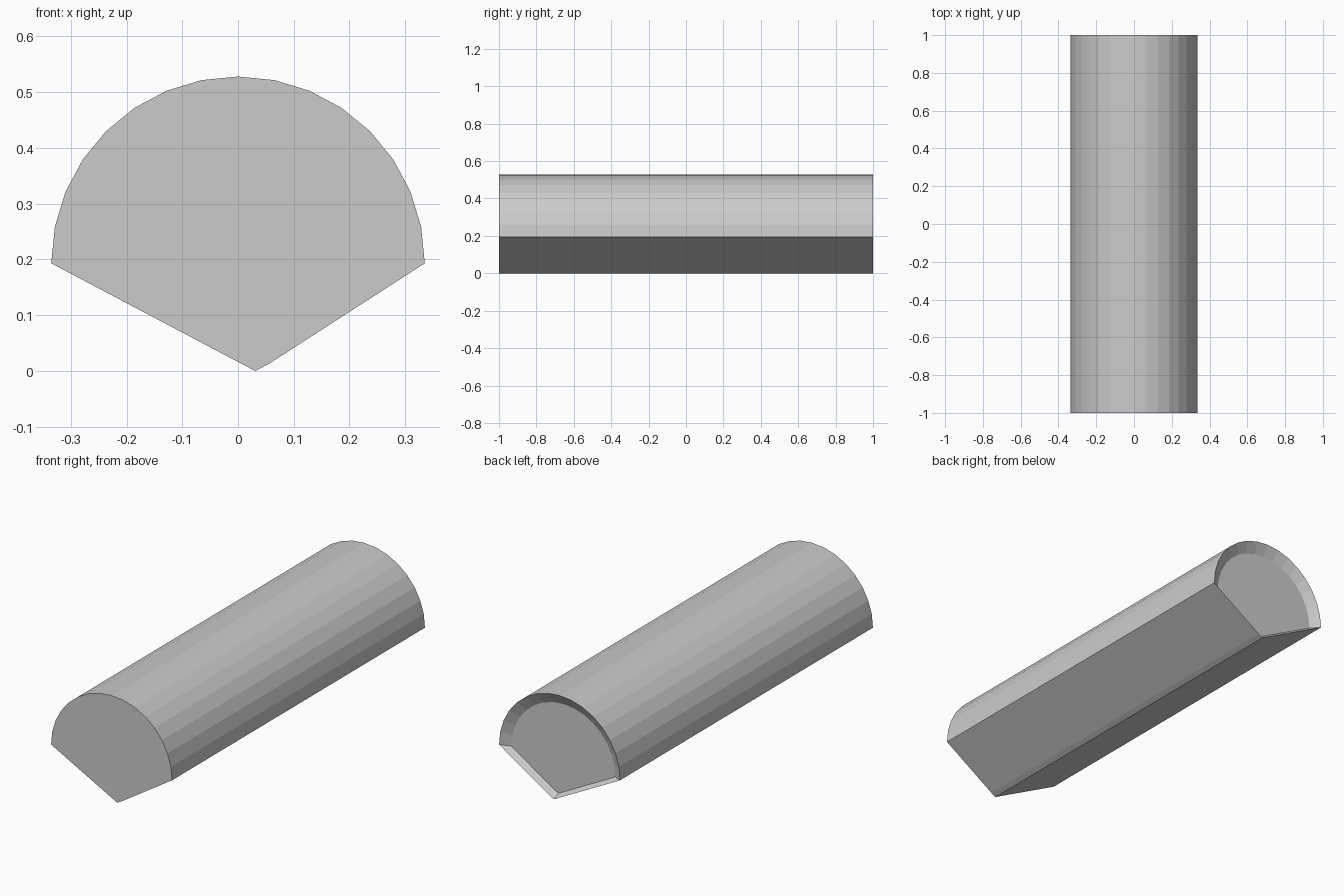
import bpy, bmesh
from math import cos, sin, pi

if "Cube" in bpy.data.objects:
    bpy.data.objects.remove(bpy.data.objects["Cube"])

R, ZC = 0.335, 0.193      # arc radius and centre height
DEPTH, SCALE, LIFT = 0.03, 0.86, 0.02   # recess in the back end

# Cross-section: half-round top, off-centre V-shaped bottom
profile = [(R * cos(pi * i / 16), ZC + R * sin(pi * i / 16)) for i in range(17)]
profile += [(0.006, 0.013), (0.031, 0.0), (0.056, 0.013)]
n = len(profile)

bm = bmesh.new()


def ring(y, s=1.0, lift=0.0):
    return [bm.verts.new((x * s, y, z * s + lift)) for x, z in profile]


# Front end, back rim, and sunken back panel
rings = [ring(-1), ring(1), ring(1 - DEPTH, SCALE, LIFT)]
for a, b in zip(rings, rings[1:]):
    for i in range(n):
        j = (i + 1) % n
        bm.faces.new((a[i], a[j], b[j], b[i]))
bm.faces.new(rings[0])
bm.faces.new(rings[-1])
bmesh.ops.recalc_face_normals(bm, faces=bm.faces)

mesh = bpy.data.meshes.new("half_round_bar")
bm.to_mesh(mesh)
bm.free()
bpy.context.collection.objects.link(bpy.data.objects.new("half_round_bar", mesh))
